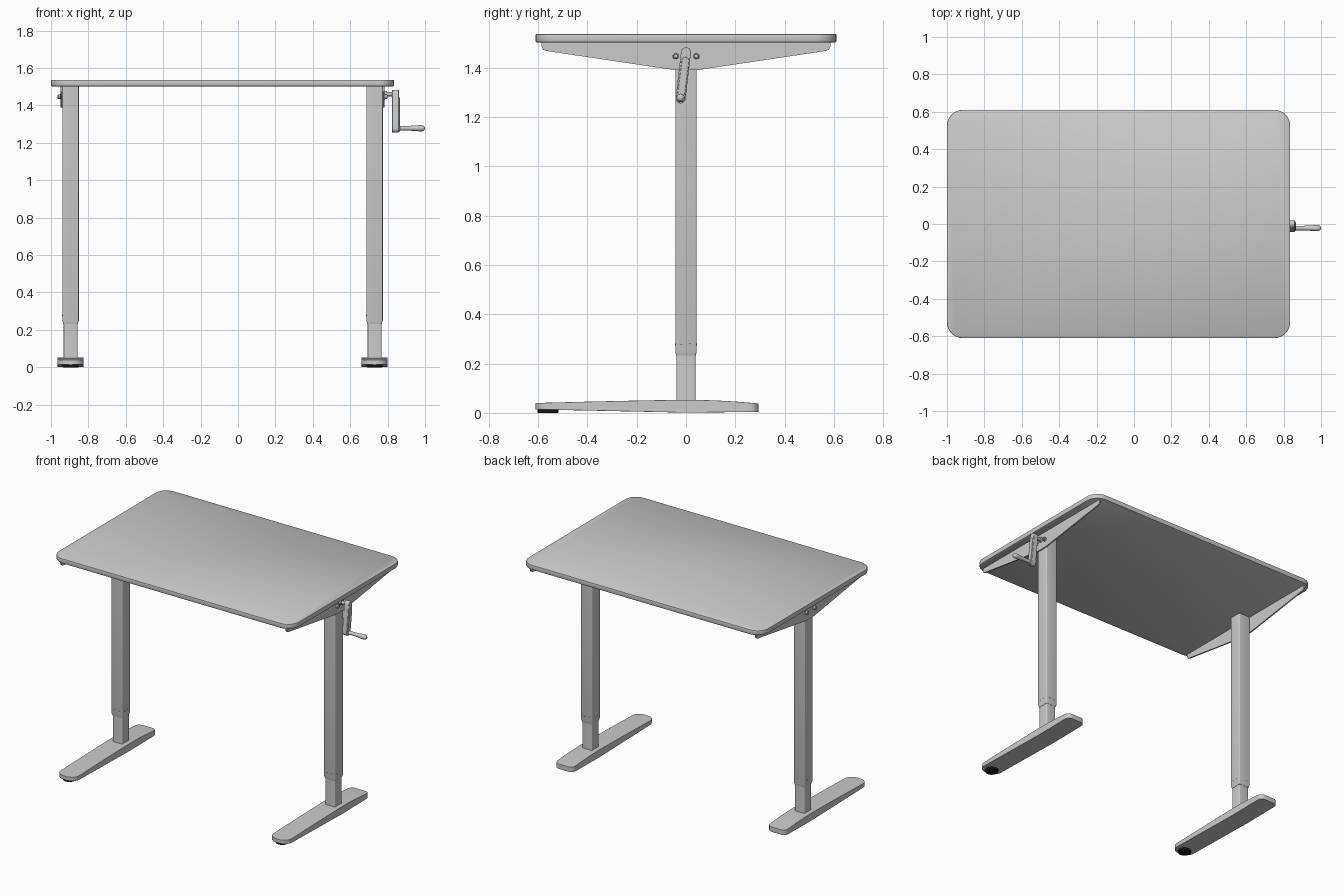
import bpy, bmesh, math

if "Cube" in bpy.data.objects:
    bpy.data.objects.remove(bpy.data.objects["Cube"])

def material(name, v):
    m = bpy.data.materials.new(name)
    m.diffuse_color = (v, v, v, 1)
    m.use_nodes = True
    m.node_tree.nodes["Principled BSDF"].inputs["Base Color"].default_value = m.diffuse_color
    return m

GREY = material("light_grey", 0.6)
BLACK = material("black_rubber", 0.01)
CX = -0.0825       # centre of the tabletop
OFF = 0.8125       # leg distance from that centre

def loft(name, rings, mat=GREY, bevel=0.0):
    """Skin equal-length point rings and cap both ends."""
    bm = bmesh.new()
    vs = [[bm.verts.new(p) for p in r] for r in rings]
    n = len(rings[0])
    for a, b in zip(vs, vs[1:]):
        for i in range(n):
            j = (i + 1) % n
            bm.faces.new((a[i], a[j], b[j], b[i]))
    bm.faces.new(vs[0][::-1])
    bm.faces.new(vs[-1])
    bmesh.ops.recalc_face_normals(bm, faces=bm.faces)
    me = bpy.data.meshes.new(name)
    bm.to_mesh(me)
    bm.free()
    me.materials.append(mat)
    ob = bpy.data.objects.new(name, me)
    bpy.context.collection.objects.link(ob)
    if bevel:
        mod = ob.modifiers.new("soft_edges", 'BEVEL')
        mod.width, mod.segments = bevel, 2
        mod.limit_method, mod.angle_limit = 'ANGLE', math.radians(40)
    bpy.context.view_layer.objects.active = ob
    ob.select_set(True)
    bpy.ops.object.shade_smooth_by_angle(angle=math.radians(35))
    ob.select_set(False)
    return ob

def rounded_rect(hx, hy, r, seg=8):
    pts = []
    for k, (sx, sy) in enumerate(((1, 1), (-1, 1), (-1, -1), (1, -1))):
        for i in range(seg + 1):
            a = math.pi / 2 * (k + i / seg)
            pts.append((sx * (hx - r) + r * math.cos(a), sy * (hy - r) + r * math.sin(a)))
    return pts

def capsule(y0, z0, y1, z1, r, seg=12):
    """Outline of a round-ended bar in the yz plane."""
    d = math.atan2(z1 - z0, y1 - y0)
    pts = []
    for cy, cz, start in ((y1, z1, d - math.pi / 2), (y0, z0, d + math.pi / 2)):
        for i in range(seg + 1):
            a = start + math.pi * i / seg
            pts.append((cy + r * math.cos(a), cz + r * math.sin(a)))
    return pts

def along_x(pts, x):
    return [(x, y, z) for y, z in pts]

def lathe_x(name, y, z, stations, n=20, mat=GREY):
    """Round part along x from (x, radius) stations."""
    return loft(name, [[(x, y + r * math.cos(2 * math.pi * i / n), z + r * math.sin(2 * math.pi * i / n))
                        for i in range(n)] for x, r in stations], mat)

def column(name, cx, levels, bevel_r):
    """Vertical square tube from (z, half x, half y) levels."""
    return loft(name, [[(cx + x, y, z) for x, y in rounded_rect(hx, hy, bevel_r, 4)]
                       for z, hx, hy in levels])

# Tabletop
loft("tabletop", [[(CX + x, y, z) for x, y in rounded_rect(0.9175 - i, 0.61 - i, 0.085 - i)]
                  for z, i in ((1.502, 0.006), (1.504, 0.002), (1.508, 0), (1.532, 0), (1.535, 0.001), (1.537, 0.004))])

def foot_z(y):
    """Top and bottom height of the foot at y."""
    if y < 0:
        t = -y / 0.61
        return 0.053 - 0.013 * t ** 1.3, 0.001 + 0.013 * t
    t = y / 0.294
    return 0.053 - 0.015 * t * t, 0.001 + 0.003 * t

def foot(name, cx):
    hw, rf, rr = 0.07, 0.058, 0.035
    st = [(-0.61 + rf * (1 - math.cos(a)), hw - rf + rf * math.sin(a))
          for a in [math.pi / 16 * i for i in range(9)]]
    st += [(y, hw) for y in (-0.4, -0.25, -0.1, 0, 0.08, 0.16, 0.22)]
    st += [(0.294 - rr * (1 - math.cos(a)), hw - rr + rr * math.sin(a))
           for a in [math.pi / 12 * i for i in range(6, -1, -1)]]
    rings = []
    for y, w in st:
        t, b = foot_z(y)
        rings.append([(cx - w, y, b), (cx + w, y, b), (cx + w, y, t), (cx - w, y, t)])
    loft(name, rings, bevel=0.006)

for side, s in (("left", -1), ("right", 1)):
    cx = CX + s * OFF
    # Foot and its rubber pad
    foot(side + "_foot", cx)
    loft(side + "_foot_pad", [[(cx + r * math.cos(math.pi * i / 12), -0.56 + r * math.sin(math.pi * i / 12), z)
                               for i in range(24)] for z, r in ((0, 0.041), (0.004, 0.043), (0.016, 0.043))], BLACK)
    # Telescopic column
    column(side + "_inner_column", cx, ((0.04, 0.037, 0.038), (0.3, 0.037, 0.038)), 0.006)
    column(side + "_outer_column", cx, ((0.232, 0.0385, 0.0395), (0.25, 0.044, 0.0435), (1.503, 0.044, 0.0435)), 0.006)
    # Small guide screws near the column's lower end
    for d in (-1, 1):
        for y in (-0.02, 0.015):
            x = cx + d * 0.0435
            lathe_x(side + "_guide_screw", y, 0.278, ((x, 0.004), (x + d * 0.002, 0.003)), 8)
            # matching screws on the front and back
            loft(side + "_guide_screw", [[(cx + y + 0.004 * math.cos(math.pi * i / 4), d * yy,
                 0.278 + 0.004 * math.sin(math.pi * i / 4)) for i in range(8)] for yy in (0.043, 0.0455)])
    # Support bracket under the tabletop
    half = [(0.045, 1.39), (0.568, 1.468), (0.58, 1.473), (0.586, 1.485), (0.586, 1.503)]
    prof = half + [(-y, z) for y, z in half[::-1]]
    xb = cx + s * 0.044
    loft(side + "_bracket", [along_x(prof, xb - s * 0.001), along_x(prof, xb + s * 0.009)])
    # Bracket bolts with recessed sockets
    for y in (-0.042, 0.042):
        x = xb + s * 0.008
        lathe_x(side + "_bolt", y, 1.447, ((x, 0.015), (x + s * 0.003, 0.015), (x + s * 0.004, 0.012),
                (x + s * 0.014, 0.0115), (x + s * 0.017, 0.009), (x + s * 0.017, 0.006), (x + s * 0.01, 0.006)))

# Crank: collar, shaft, folding arm and grip
lathe_x("crank_shaft", 0, 1.46, ((0.76, 0.018), (0.797, 0.018), (0.797, 0.011), (0.83, 0.011)))
loft("crank_arm", [along_x(capsule(0, 1.463, -0.022, 1.275, 0.02), x) for x in (0.824, 0.86)], bevel=0.003)
loft("crank_arm_cover", [along_x(capsule(-0.002, 1.428, -0.022, 1.275, 0.015), x) for x in (0.858, 0.865)], bevel=0.002)
lathe_x("crank_grip", -0.022, 1.278, ((0.855, 0.012), (0.868, 0.012), (0.9, 0.012), (0.94, 0.014), (0.97, 0.0165),
        (0.984, 0.0165), (0.993, 0.013), (0.998, 0.008), (1.0, 0.003)))
